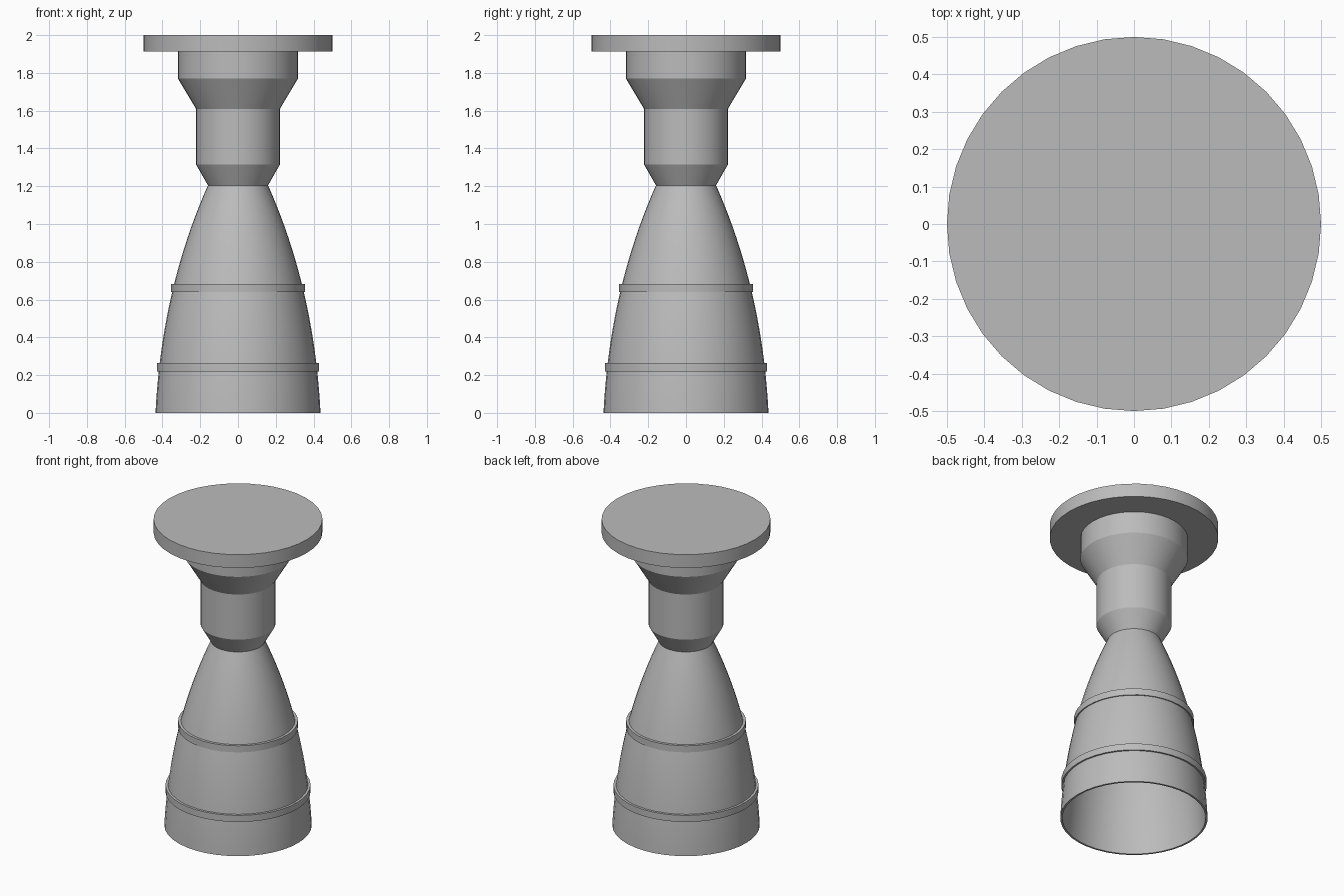
import bpy, bmesh, math

cube = bpy.data.objects.get("Cube")
if cube:
    bpy.data.objects.remove(cube, do_unlink=True)

SIDES = 40
WALL = 0.012

grey = bpy.data.materials.new("plain grey metal")
grey.use_nodes = True
GREY = (0.5, 0.5, 0.5, 1)
grey.diffuse_color = GREY
grey.node_tree.nodes["Principled BSDF"].inputs["Base Color"].default_value = GREY


def lathe(name, profile, closed=False):
    """Turn (radius, z) points around z; an open profile gets flat end caps."""
    bm = bmesh.new()
    rings = []
    for r, z in profile:
        angles = [2 * math.pi * i / SIDES for i in range(SIDES)]
        rings.append([bm.verts.new((r * math.cos(a), r * math.sin(a), z)) for a in angles])
    pairs = list(zip(rings, rings[1:]))
    if closed:
        pairs.append((rings[-1], rings[0]))
    else:
        bm.faces.new(rings[0])
        bm.faces.new(rings[-1])
    for low, high in pairs:
        for i in range(SIDES):
            j = (i + 1) % SIDES
            bm.faces.new((low[i], low[j], high[j], high[i]))
    bmesh.ops.recalc_face_normals(bm, faces=bm.faces)
    mesh = bpy.data.meshes.new(name)
    bm.to_mesh(mesh)
    bm.free()
    mesh.materials.append(grey)
    obj = bpy.data.objects.new(name, mesh)
    bpy.context.collection.objects.link(obj)
    bpy.ops.object.select_all(action="DESELECT")
    obj.select_set(True)
    bpy.context.view_layer.objects.active = obj
    bpy.ops.object.shade_smooth_by_angle(angle=math.radians(25))
    return obj


def bell_point(t):
    """Quadratic curve from the wide exit (t=0) to the narrow throat (t=1)."""
    exit_end, bend, throat = (0.437, 0.0), (0.404, 0.655), (0.159, 1.205)
    return tuple((1 - t) ** 2 * a + 2 * t * (1 - t) * b + t * t * c
                 for a, b, c in zip(exit_end, bend, throat))


# Hollow bell nozzle: up the outside, back down the inside
STEPS = 20
outer = [bell_point(i / STEPS) for i in range(STEPS + 1)]
inner = [(r - WALL, z) for r, z in reversed(outer)]
lathe("bell_nozzle", outer + inner, closed=True)

# Reinforcing bands around the bell
for name, radius, low in (("upper_band", 0.355, 0.64), ("lower_band", 0.43, 0.22)):
    high = low + 0.043
    hollow = radius - 0.02
    lathe(name, [(radius, low), (radius, high), (hollow, high), (hollow, low)], closed=True)

# Combustion chamber with its tapers, closing the top of the bell
lathe("chamber", [(0.159, 1.205), (0.222, 1.315), (0.222, 1.61),
                  (0.318, 1.77), (0.318, 1.915)])

# Round mounting plate
lathe("mounting_plate", [(0.5, 1.913), (0.5, 2.0)])
